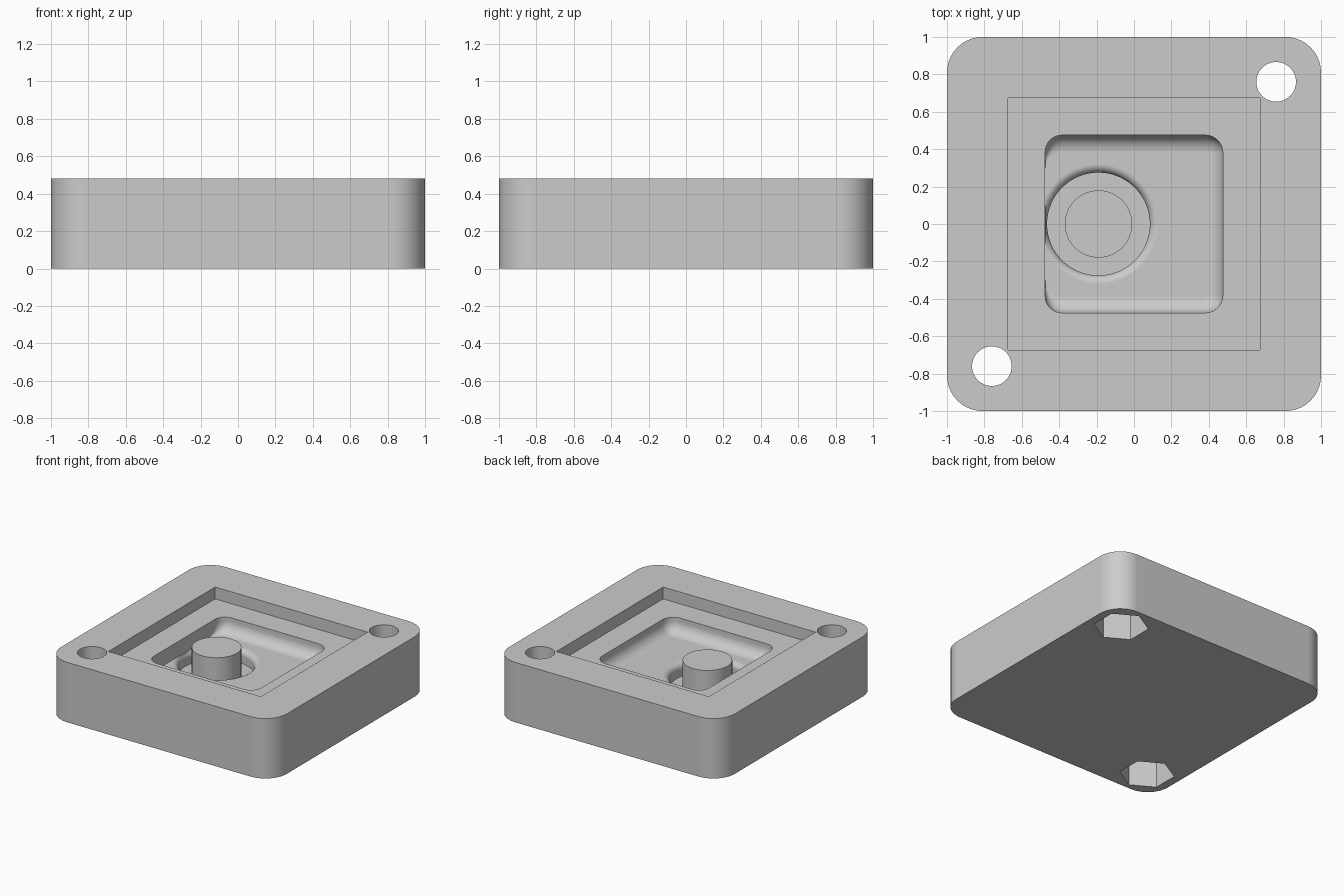
import bpy, bmesh, math

if "Cube" in bpy.data.objects:
    bpy.data.objects.remove(bpy.data.objects["Cube"], do_unlink=True)

HALF, TOP = 1.0, 0.48
RECESS_Z, POCKET_Z, WELL_Z = 0.385, 0.265, 0.16
PIN_X, WALL = -0.19, 0.475

grey = bpy.data.materials.new("plain_grey")
grey.use_nodes = True
grey.diffuse_color = (0.6, 0.6, 0.6, 1)
grey.node_tree.nodes["Principled BSDF"].inputs["Base Color"].default_value = (0.6, 0.6, 0.6, 1)


def loft(name, rings):
    """Skin a stack of equal-count rings and cap both ends."""
    bm = bmesh.new()
    loops = [[bm.verts.new(p) for p in ring] for ring in rings]
    for a, b in zip(loops, loops[1:]):
        for i in range(len(a)):
            j = (i + 1) % len(a)
            bm.faces.new((a[i], a[j], b[j], b[i]))
    bm.faces.new(loops[0][::-1])
    bm.faces.new(loops[-1])
    bmesh.ops.recalc_face_normals(bm, faces=bm.faces)
    mesh = bpy.data.meshes.new(name)
    bm.to_mesh(mesh)
    bm.free()
    mesh.materials.append(grey)
    obj = bpy.data.objects.new(name, mesh)
    bpy.context.collection.objects.link(obj)
    return obj


def rounded_rect(x0, x1, y, z, r_left, r_right, steps=10):
    pts = []
    corners = ((x1, y, r_right), (x0, y, r_left), (x0, -y, r_left), (x1, -y, r_right))
    for k, (cx, cy, r) in enumerate(corners):
        ox = cx - math.copysign(r, cx)
        oy = cy - math.copysign(r, cy)
        for i in range(steps + 1):
            t = math.pi / 2 * (k + i / steps)
            pts.append((ox + r * math.cos(t), oy + r * math.sin(t), z))
    return pts


def circle(x, y, z, r, n=64, turn=0.0):
    return [(x + r * math.cos(turn + math.tau * i / n),
             y + r * math.sin(turn + math.tau * i / n), z) for i in range(n)]


def cut(body, cutter):
    cutter.hide_render = True
    mod = body.modifiers.new("cut", 'BOOLEAN')
    mod.operation = 'DIFFERENCE'
    mod.solver = 'EXACT'
    mod.object = cutter
    bpy.context.view_layer.objects.active = body
    bpy.ops.object.modifier_apply(modifier=mod.name)
    bpy.data.objects.remove(cutter, do_unlink=True)


def finish(obj):
    bpy.ops.object.select_all(action='DESELECT')
    obj.select_set(True)
    bpy.context.view_layer.objects.active = obj
    bpy.ops.object.shade_smooth_by_angle(angle=math.radians(25))
    mod = obj.modifiers.new("even_shading", 'WEIGHTED_NORMAL')
    mod.keep_sharp = True


# Block with rounded upright corners
block = loft("block", [rounded_rect(-HALF, HALF, HALF, z, 0.19, 0.19) for z in (0, TOP)])

# Square recess in the top
s = 0.675
cut(block, loft("recess_cutter",
                [[(s, s, z), (-s, s, z), (-s, -s, z), (s, -s, z)] for z in (RECESS_Z, 0.6)]))

# Inner pocket: floor rounded on three sides, upright wall beside the pin
fillet = 0.09
rings = [rounded_rect(-WALL, WALL, WALL, 0.43, fillet, fillet + 0.005)]
for i in range(9):
    t = math.pi / 2 * i / 8
    d = fillet * (1 - math.cos(t))
    z = POCKET_Z + fillet * (1 - math.sin(t))
    rings.append(rounded_rect(-WALL, WALL - d, WALL - d, z, fillet, fillet + 0.005 - d))
cut(block, loft("pocket_cutter", rings))

# Round well with a softened rim, held inside the pocket wall
rim, well_r = 0.045, 0.275
rings = [circle(PIN_X, 0, POCKET_Z + 0.03, well_r + rim)]
for i in range(8):
    t = math.pi / 2 * i / 7
    rings.append(circle(PIN_X, 0, POCKET_Z - rim * (1 - math.cos(t)),
                        well_r + rim * (1 - math.sin(t))))
rings.append(circle(PIN_X, 0, WELL_Z, well_r))
rings = [[(max(x, 0.001 - WALL), y, z) for x, y, z in ring] for ring in rings]
cut(block, loft("well_cutter", rings))

# Two screw holes with hexagonal nut pockets underneath
for c in (0.76, -0.76):
    cut(block, loft("hole_cutter", [circle(c, c, z, 0.106, 48) for z in (-0.1, 0.6)]))
    cut(block, loft("nut_cutter",
                    [circle(c, c, z, 0.2, 6, math.pi / 6) for z in (-0.1, 0.24)]))
finish(block)

# Centre pin, level with the recess floor
pin = loft("pin", [circle(PIN_X, 0, z, 0.18) for z in (WELL_Z - 0.01, RECESS_Z)])
finish(pin)
